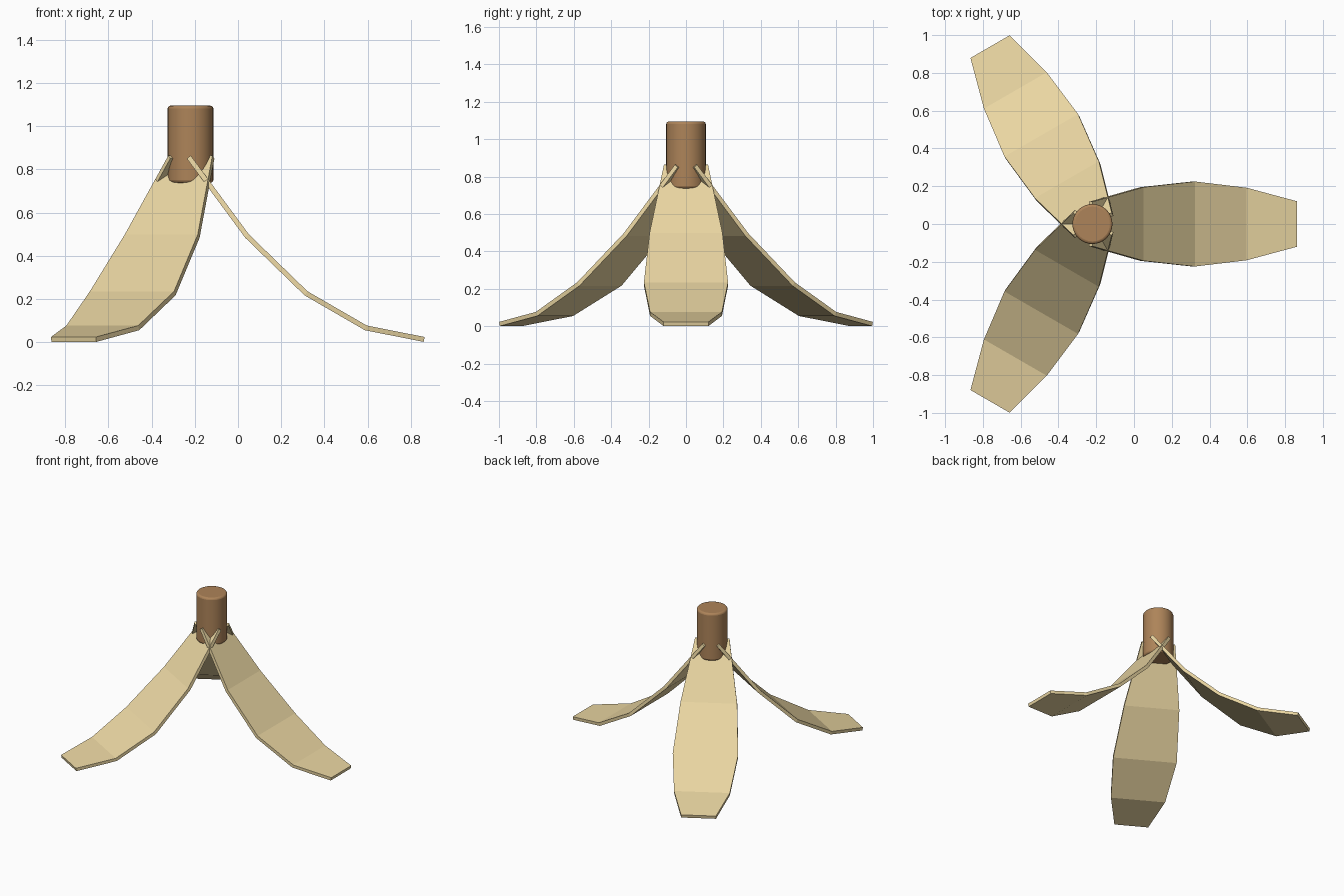
import bpy, bmesh, math

if "Cube" in bpy.data.objects:
    bpy.data.objects.remove(bpy.data.objects["Cube"])

AXIS_X = -0.22  # the stem sits behind the centre of the bounding box


def material(name, color):
    m = bpy.data.materials.new(name)
    m.diffuse_color = (*color, 1)
    m.use_nodes = True
    m.node_tree.nodes["Principled BSDF"].inputs["Base Color"].default_value = m.diffuse_color
    return m


peel_mat = material("peel", (0.82, 0.67, 0.36))
stem_mat = material("stem_brown", (0.42, 0.23, 0.10))

# Peel strip: (radius from axis, height, half width)
STRIP = [(-0.008, 0.857, 0.118), (0.262, 0.491, 0.195), (0.535, 0.226, 0.225),
         (0.812, 0.066, 0.192), (1.082, 0.0125, 0.12)]


def peel_strip(name, angle):
    bm = bmesh.new()
    rows = [[bm.verts.new((r, s * w, z)) for s in (-1, 1)] for r, z, w in STRIP]
    for a, b in zip(rows, rows[1:]):
        bm.faces.new((a[0], b[0], b[1], a[1]))
    mesh = bpy.data.meshes.new(name)
    bm.to_mesh(mesh)
    bm.free()
    mesh.materials.append(peel_mat)
    ob = bpy.data.objects.new(name, mesh)
    bpy.context.collection.objects.link(ob)
    ob.location.x = AXIS_X
    ob.rotation_euler.z = angle
    mod = ob.modifiers.new("thickness", 'SOLIDIFY')
    mod.thickness = 0.023
    mod.offset = 0
    mod.use_even_offset = True


# Three strips around the stem
for i in range(3):
    peel_strip(f"peel_strip_{i + 1}", i * math.tau / 3)

# Stem with softened rims
bpy.ops.mesh.primitive_cylinder_add(vertices=32, radius=0.106, depth=0.358,
                                    location=(AXIS_X, 0, 0.916))
stem = bpy.context.object
stem.name = "stem"
stem.data.materials.append(stem_mat)
bevel = stem.modifiers.new("rim", 'BEVEL')
bevel.width = 0.014
bevel.segments = 3
bevel.limit_method = 'ANGLE'
bpy.ops.object.shade_smooth_by_angle(angle=math.radians(40))
